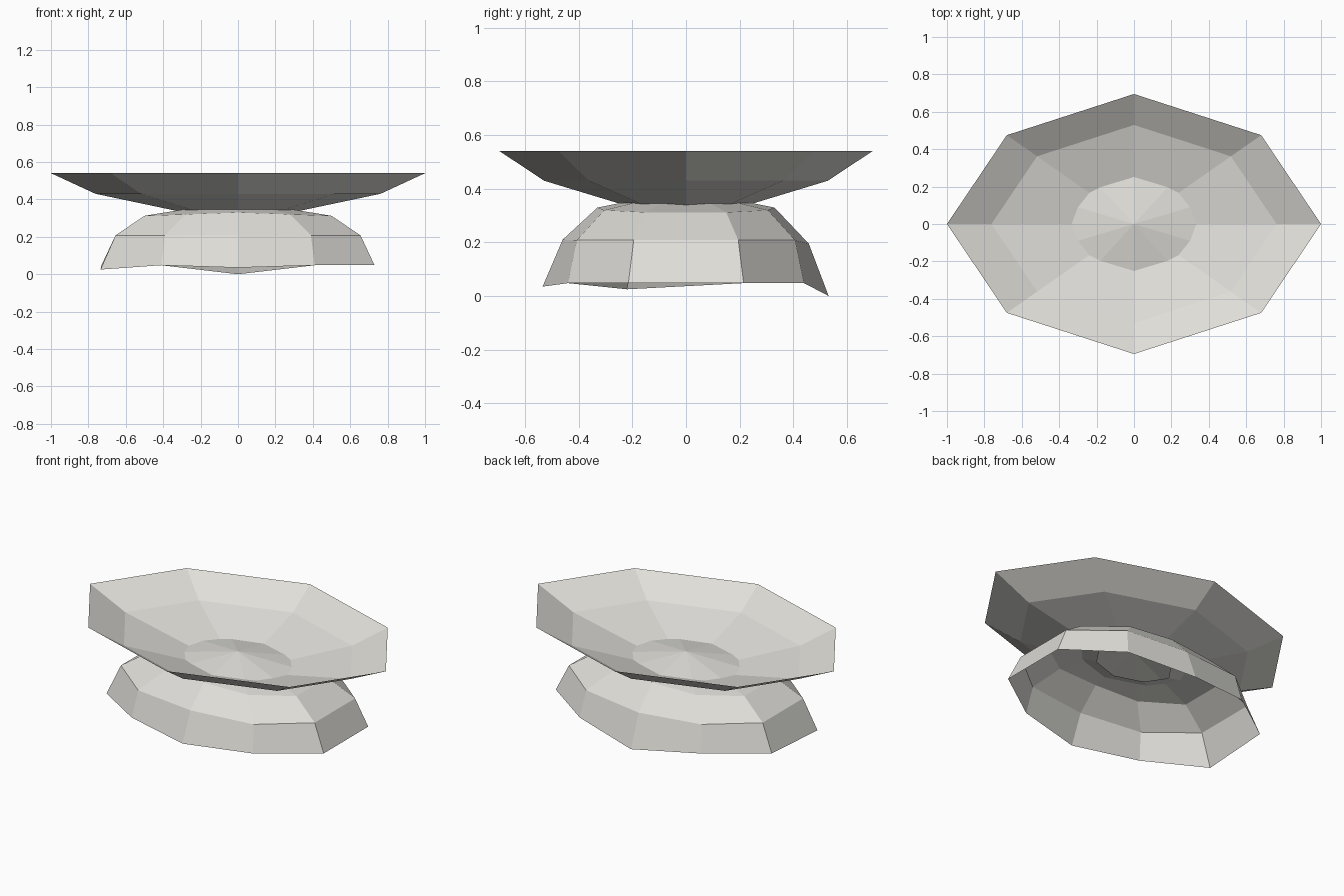
import bpy
import bmesh

if "Cube" in bpy.data.objects:
    bpy.data.objects.remove(bpy.data.objects["Cube"])

stone = bpy.data.materials.new("pale_grey")
stone.diffuse_color = (0.74, 0.73, 0.69, 1)
stone.use_nodes = True
stone.node_tree.nodes["Principled BSDF"].inputs["Base Color"].default_value = stone.diffuse_color


def loft(name, rings, apex=None):
    """Open shell through equal-length rings, optionally closed to a point."""
    bm = bmesh.new()
    loops = [[bm.verts.new(p) for p in ring] for ring in rings]
    n = len(loops[0])
    for outer, inner in zip(loops, loops[1:]):
        for i in range(n):
            j = (i + 1) % n
            bm.faces.new((outer[i], outer[j], inner[j], inner[i]))
    if apex:
        tip = bm.verts.new(apex)
        for i in range(n):
            bm.faces.new((loops[-1][i], loops[-1][(i + 1) % n], tip))
    me = bpy.data.meshes.new(name)
    bm.to_mesh(me)
    bm.free()
    me.materials.append(stone)
    ob = bpy.data.objects.new(name, me)
    bpy.context.collection.objects.link(ob)
    return ob


# Upper bowl: flattened octagon rings, pierced by the foot at its centre
def octagon(s, z):
    pts = [(1, 0), (.68, .475), (0, .695), (-.68, .475)]
    return [(x * s * k, y * s * k, z) for k in (1, -1) for x, y in pts]


loft("bowl", [octagon(1, .54), octagon(.762, .43), octagon(.25, .322)])


# Domed foot: ten-sided rings mirrored from three corner points
def decagon(side, corner, end, zs, z_end):
    (sx, sy), (cx, cy) = side, corner
    z_side, z_corner = zs
    return [(sx, sy, z_side), (cx, cy, z_corner), (0, end, z_end),
            (-cx, cy, z_corner), (-sx, sy, z_side),
            (-sx, -sy, z_side), (-cx, -cy, z_corner), (0, -end, z_end),
            (cx, -cy, z_corner), (sx, -sy, z_side)]


hem = decagon((.73, .215), (.41, .44), .535, (.048, .048), .035)
hem[2] = (0, .532, 0)            # uneven hem: back corner droops to the ground
hem[5] = (-.735, -.22, .025)     # front left corner droops a little
waist = decagon((.655, .195), (.39, .407), .46, (.208, .208), .21)
waist[2] = (0, .458, .195)
shoulder = decagon((.5, .15), (.28, .305), .33, (.312, .32), .33)
loft("domed_foot", [hem, waist, shoulder], apex=(0, 0, .395))
